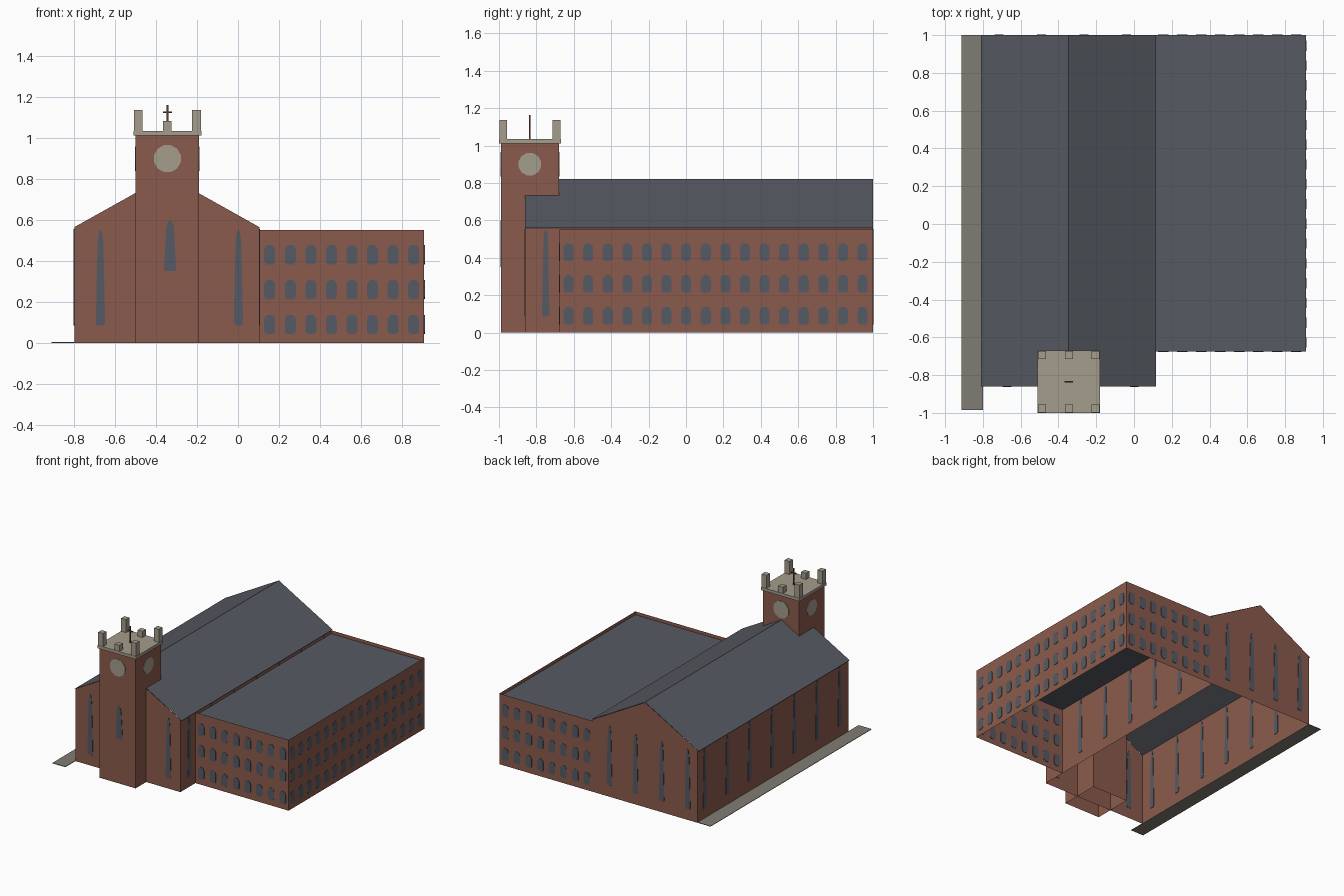
import bpy, bmesh, math

if "Cube" in bpy.data.objects:
    bpy.data.objects.remove(bpy.data.objects["Cube"], do_unlink=True)


def material(name, rgb):
    m = bpy.data.materials.new(name)
    m.use_nodes = True
    m.diffuse_color = (*rgb, 1)
    bsdf = m.node_tree.nodes["Principled BSDF"]
    bsdf.inputs["Base Color"].default_value = (*rgb, 1)
    bsdf.inputs["Roughness"].default_value = 0.9
    return m


BRICK = material("brick", (0.254, 0.105, 0.072))
SLATE = material("roof slate", (0.093, 0.102, 0.122))
GLASS = material("window glass", (0.091, 0.104, 0.128))
STONE = material("pale stone", (0.376, 0.337, 0.266))
PAVING = material("path paving", (0.212, 0.202, 0.168))
RUST = material("rusty iron", (0.10, 0.04, 0.03))


def finish(name, bm, mat):
    mesh = bpy.data.meshes.new(name)
    bm.to_mesh(mesh)
    bm.free()
    mesh.materials.append(mat)
    obj = bpy.data.objects.new(name, mesh)
    bpy.context.collection.objects.link(obj)
    return obj


def add_box(bm, x0, x1, y0, y1, z0, z1):
    verts = bmesh.ops.create_cube(bm, size=1)["verts"]
    for v in verts:
        v.co.x = x1 if v.co.x > 0 else x0
        v.co.y = y1 if v.co.y > 0 else y0
        v.co.z = z1 if v.co.z > 0 else z0
    return verts


def box(name, mat, *bounds):
    bm = bmesh.new()
    add_box(bm, *bounds)
    return finish(name, bm, mat)


def shell(name, mat, bounds, skip):
    """Box with the faces pointing along the skipped directions left out."""
    bm = bmesh.new()
    add_box(bm, *bounds)
    bm.normal_update()
    gone = [f for f in bm.faces
            if any(f.normal.dot(d) > 0.9 for d in skip)]
    bmesh.ops.delete(bm, geom=gone, context="FACES")
    return finish(name, bm, mat)


def plates(name, mat, facing, wall, profile, spots, depth=0.006):
    """Thin plates with one outline, set through a wall at (along, height)."""
    bm = bmesh.new()
    for along, height in spots:
        def ring(offset):
            out = []
            for u, v in profile:
                a, z, w = along + u, height + v, wall + offset
                out.append(bm.verts.new((w, a, z) if facing == "x" else (a, w, z)))
            return out
        back, front = ring(-depth / 2), ring(depth / 2)
        bm.faces.new(back)
        bm.faces.new(front)
        for i in range(len(back)):
            j = (i + 1) % len(back)
            bm.faces.new((back[i], back[j], front[j], front[i]))
    bmesh.ops.recalc_face_normals(bm, faces=bm.faces)
    return finish(name, bm, mat)


def lancet(w, h):
    half = [(0.75, 0), (1, 0.03), (0.85, 0.35), (0.62, 0.85), (0.4, 0.96)]
    right = [(u * w, v * h) for u, v in half]
    return right + [(0, h)] + [(-u, v) for u, v in reversed(right)]


def arched(w, h):
    half = [(0.6, -1), (1, -0.75), (1, 0.5), (0.75, 0.85), (0.35, 1)]
    right = [(u * w, v * h) for u, v in half]
    return right + [(-u, v) for u, v in reversed(right)]


def disc(r, n=12):
    return [(r * math.cos(math.tau * (i + 0.5) / n),
             r * math.sin(math.tau * (i + 0.5) / n)) for i in range(n)]


UP, DOWN, MINUS_X = (0, 0, 1), (0, 0, -1), (-1, 0, 0)
FRONT, BACK = -0.86, 1.0
LEFT, RIGHT, RIDGE = 0.105, -0.80, -0.347
EAVE, PEAK = 0.565, 0.82

# Church hall walls: gabled outline, open below and above
bm = bmesh.new()
outline = [(RIGHT, 0), (LEFT, 0), (LEFT, EAVE), (RIDGE, PEAK - 0.002), (RIGHT, EAVE)]
gables = [[bm.verts.new((x, y, z)) for x, z in outline] for y in (FRONT, BACK)]
for g in gables:
    bm.faces.new(g)
for i, j in ((1, 2), (4, 0)):
    bm.faces.new((gables[0][i], gables[0][j], gables[1][j], gables[1][i]))
bmesh.ops.recalc_face_normals(bm, faces=bm.faces)
finish("hall_walls", bm, BRICK)

# Hall roof: two slopes with a small eave overhang
bm = bmesh.new()
rows = [[bm.verts.new((x, y, z)) for y in (FRONT, BACK)]
        for x, z in ((-0.81, 0.56), (RIDGE, PEAK), (0.117, 0.56))]
for a, b in zip(rows, rows[1:]):
    bm.faces.new((a[0], b[0], b[1], a[1]))
finish("hall_roof", bm, SLATE)

# Side wing: walls rise past the sunken flat roof
WING_X, WING_Y = 0.91, -0.675
shell("wing_walls", BRICK, (LEFT, WING_X, WING_Y, BACK, 0, 0.552), (UP, DOWN, MINUS_X))
shell("wing_roof", SLATE, (LEFT, WING_X, WING_Y, BACK, 0.4, 0.526),
      (DOWN, MINUS_X, (1, 0, 0), (0, 1, 0), (0, -1, 0)))

# Wing windows: three rows
levels = (0.09, 0.26, 0.43)
across = [(0.155 + 0.1005 * i, z) for i in range(8) for z in levels]
along = [(-0.628 + 0.1048 * i, z) for i in range(16) for z in levels]
pane = arched(0.027, 0.047)
plates("wing_front_windows", GLASS, "y", WING_Y, pane, across)
plates("wing_back_windows", GLASS, "y", BACK, pane, across)
plates("wing_side_windows", GLASS, "x", WING_X, pane, along)

# Hall lancet windows
tall = lancet(0.023, 0.47)
plates("hall_front_windows", GLASS, "y", FRONT, tall, [(-0.672, 0.085), (0.002, 0.085)])
plates("hall_back_windows", GLASS, "y", BACK, tall,
       [(-0.04 - 0.225 * i, 0.085) for i in range(4)])
for side, wall in (("right", RIGHT), ("left", LEFT)):
    plates(f"hall_{side}_windows", GLASS, "x", wall, lancet(0.02, 0.47),
           [(-0.75 + 0.277 * i, 0.085) for i in range(7)])

# Tower
TX, TY, HALF = -0.345, -0.835, 0.155
shell("tower_walls", BRICK,
      (TX - HALF, TX + HALF, TY - HALF, TY + HALF, 0, 1.017), (UP, DOWN))
plates("tower_window", GLASS, "y", TY - HALF, lancet(0.03, 0.25), [(-0.332, 0.35)])
for sign, y_name, x_name in ((-1, "front", "right"), (1, "back", "left")):
    plates(f"clock_{y_name}", STONE, "y", TY + sign * HALF, disc(0.068), [(TX, 0.90)])
    plates(f"clock_{x_name}", STONE, "x", TX + sign * HALF, disc(0.062), [(TY, 0.90)])

# Tower cap with corner pinnacles and low middle blocks
CAP = 0.166
box("tower_cap", STONE, TX - CAP, TX + CAP, TY - CAP + 0.001, TY + CAP, 1.012, 1.035)
bm = bmesh.new()
P = 0.021
for sx in (-1, 0, 1):
    for sy in (-1, 1):
        cx, cy = TX + sx * 0.142, TY + sy * 0.142
        add_box(bm, cx - P, cx + P, cy - P, cy + P, 1.03, 1.137 if sx else 1.083)
finish("pinnacles", bm, STONE)

# Rooftop cross
bm = bmesh.new()
add_box(bm, TX - 0.005, TX + 0.005, TY - 0.004, TY + 0.004, 1.03, 1.163)
add_box(bm, TX - 0.022, TX + 0.022, TY - 0.004, TY + 0.004, 1.122, 1.131)
finish("cross", bm, RUST)

# Path beside the hall
box("side_path", PAVING, -0.912, RIGHT, -0.985, BACK, 0, 0.004)
